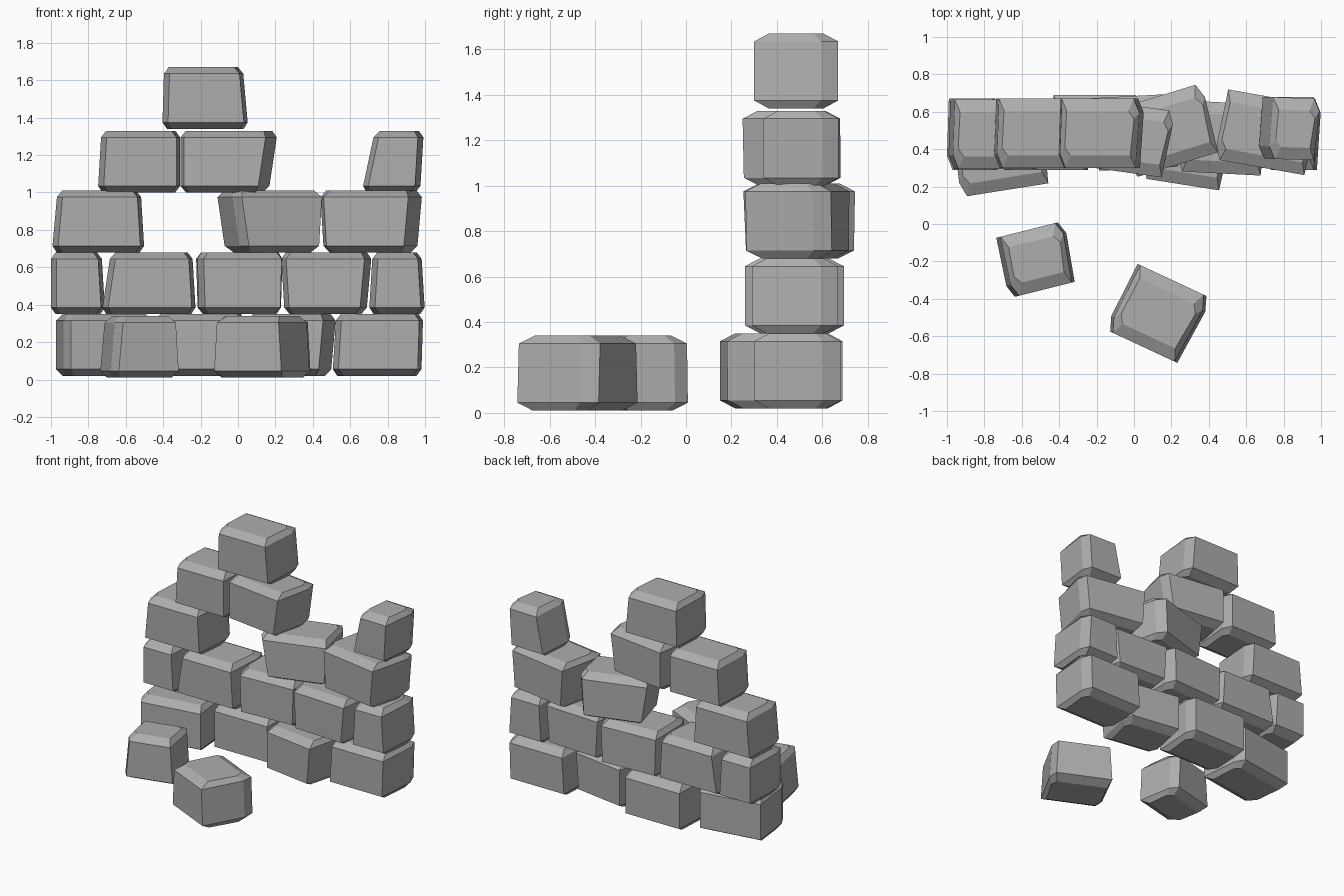
import bpy
import bmesh
from math import radians
from mathutils import Matrix, Vector

default_cube = bpy.data.objects.get("Cube")
if default_cube:
    bpy.data.objects.remove(default_cube, do_unlink=True)

# One stone colour
stone = bpy.data.materials.new("grey_stone")
stone.use_nodes = True
stone_colour = (0.42, 0.42, 0.42, 1)
stone.diffuse_color = stone_colour
shader = stone.node_tree.nodes["Principled BSDF"]
shader.inputs["Base Color"].default_value = stone_colour
shader.inputs["Roughness"].default_value = 0.9


def footprint(left, right, depth, inset):
    """Six-sided outline with wedge-cut front-left and back-right corners."""
    front, back = -depth / 2, depth / 2
    wedge = depth * 0.2
    cut = 0.03
    if inset:
        left, right = left + 0.025, right - 0.025
        front, back = front + 0.065, back - 0.065
        wedge = depth * 0.12
    return [
        (left + cut, front), (right - 0.02, front),
        (right, back - wedge), (right - cut, back),
        (left + 0.01, back), (left, front + wedge),
    ]


def block(name, x, y, z, width, depth, height=0.33, yaw=0, lean_left=0, lean_right=0):
    """Chamfered stone; the leans move the top of each end along x."""
    bm = bmesh.new()
    chamfer = 0.035
    levels = [(0, True), (chamfer, False), (height - chamfer, False), (height, True)]
    rings = []
    for level, inset in levels:
        t = level / height - 0.5
        outline = footprint(-width / 2 + lean_left * t, width / 2 + lean_right * t, depth, inset)
        rings.append([bm.verts.new((px, py, level)) for px, py in outline])
    for lower, upper in zip(rings, rings[1:]):
        for i in range(len(lower)):
            j = (i + 1) % len(lower)
            bm.faces.new((lower[i], lower[j], upper[j], upper[i]))
    bm.faces.new(reversed(rings[0]))
    bm.faces.new(rings[-1])
    bmesh.ops.recalc_face_normals(bm, faces=bm.faces)
    bm.transform(Matrix.Translation(Vector((x, y, z))) @ Matrix.Rotation(radians(yaw), 4, "Z"))
    mesh = bpy.data.meshes.new(name)
    bm.to_mesh(mesh)
    bm.free()
    mesh.materials.append(stone)
    bpy.context.collection.objects.link(bpy.data.objects.new(name, mesh))


def course(name, z, stones, height=0.33):
    """Lay a row; each stone is x, y, width, depth, yaw, left lean, right lean."""
    for i, (x, y, width, depth, yaw, left, right) in enumerate(stones, 1):
        block(f"{name}_stone_{i}", x, y, z, width, depth, height, yaw, left, right)


# Wall courses from the ground up
course("bottom_course", 0.02, [
    (-0.71, 0.37, 0.49, 0.38, 9, 0, 0),
    (-0.2, 0.5, 0.48, 0.38, 0, 0, 0),
    (0.28, 0.4, 0.43, 0.38, -9, 0, 0.03),
    (0.75, 0.49, 0.47, 0.38, 0, 0.02, 0.01),
])
course("second_course", 0.35, [
    (-0.86, 0.48, 0.28, 0.38, 0, 0, -0.02),
    (-0.47, 0.48, 0.47, 0.38, 0, 0.05, -0.02),
    (0.01, 0.49, 0.46, 0.39, 3, -0.01, 0.01),
    (0.47, 0.46, 0.45, 0.38, -3, -0.02, 0.03),
    (0.85, 0.48, 0.28, 0.38, 0, 0.02, -0.02),
])
course("third_course", 0.68, [
    (-0.745, 0.48, 0.47, 0.37, 0, 0.03, -0.02),
    (0.18, 0.5, 0.47, 0.38, 17, -0.05, 0.02),
    (0.71, 0.49, 0.49, 0.38, -10, -0.02, 0.03),
])
course("fourth_course", 1.0, [
    (-0.525, 0.485, 0.43, 0.37, 0, 0.02, 0),
    (-0.06, 0.46, 0.47, 0.36, -8, 0, 0.05),
    (0.84, 0.51, 0.28, 0.33, -2, 0.07, 0.02),
])
course("top_course", 1.34, [(-0.18, 0.485, 0.44, 0.37, 0, 0.01, -0.03)])

# Fallen stones in front
course("fallen", 0.01, [
    (-0.52, -0.19, 0.36, 0.33, 14, 0.03, -0.02),
    (0.13, -0.48, 0.43, 0.39, -25, 0.02, -0.02),
])
